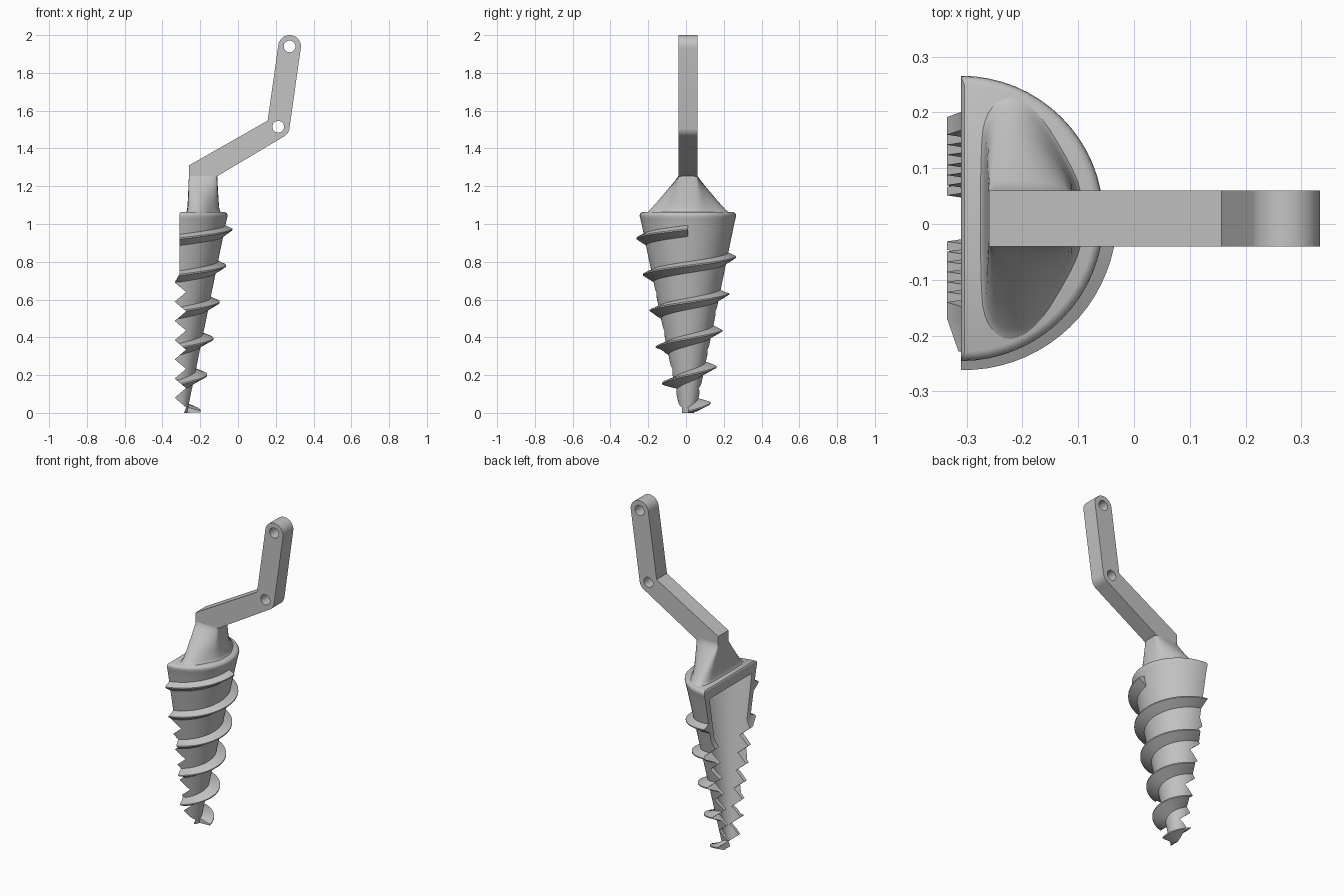
import bpy, bmesh, math

if "Cube" in bpy.data.objects:
    bpy.data.objects.remove(bpy.data.objects["Cube"])

CX, CY = -0.31, 0.01          # screw axis, lying on the flat face
BACK = -0.345                 # stock left behind the axis for cutting teeth
PITCH, TOOTH = 0.193, 0.1017

grey = bpy.data.materials.new("plain_grey")
grey.diffuse_color = (0.55, 0.55, 0.55, 1)
grey.use_nodes = True
grey.node_tree.nodes["Principled BSDF"].inputs["Base Color"].default_value = grey.diffuse_color


def body_r(z):
    return 0.04 + 0.205 * z


def finish(ob, angle=35):
    ob.data.materials.clear()
    ob.data.materials.append(grey)
    bpy.ops.object.select_all(action='DESELECT')
    ob.select_set(True)
    bpy.context.view_layer.objects.active = ob
    bpy.ops.object.shade_smooth_by_angle(angle=math.radians(angle))


def loft(name, rings):
    """Skin closed rings of equal length and cap both ends."""
    bm = bmesh.new()
    vs = [[bm.verts.new(p) for p in r] for r in rings]
    n = len(rings[0])
    for a, b in zip(vs, vs[1:]):
        for i in range(n):
            j = (i + 1) % n
            bm.faces.new((a[i], a[j], b[j], b[i]))
    bm.faces.new(vs[0][::-1])
    bm.faces.new(vs[-1])
    bmesh.ops.recalc_face_normals(bm, faces=bm.faces)
    me = bpy.data.meshes.new(name)
    bm.to_mesh(me)
    bm.free()
    ob = bpy.data.objects.new(name, me)
    bpy.context.collection.objects.link(ob)
    return ob


# Cutter whose front edge is the saw-tooth line of the flat side
edge = [(-0.292, -0.02)]
for k in range(7):
    edge += [(-0.275, 0.08 + TOOTH * (k - 0.5)), (-0.335, 0.08 + TOOTH * k)]
edge += [(CX, 0.735), (CX, 1.2)]
edge = [(-0.6, -0.02)] + edge + [(-0.6, 1.2)]
cutter = loft("tooth_cutter", [[(x, y, z) for x, z in edge] for y in (-0.6, 0.6)])
cutter.hide_render = True
cutter.hide_viewport = True


def cut_teeth(ob):
    mod = ob.modifiers.new("teeth", 'BOOLEAN')
    mod.operation = 'DIFFERENCE'
    mod.solver = 'EXACT'
    mod.object = cutter
    bpy.context.view_layer.objects.active = ob
    bpy.ops.object.modifier_apply(modifier=mod.name)


def half_circle(r, n=32):
    return [(CX + r * math.cos(a), CY + r * math.sin(a))
            for a in (math.pi * (i / n - 0.5) for i in range(n + 1))]


# Tapered half shell, hollow behind
def shell_ring(z):
    r, w = body_r(z), 0.027 + 0.178 * z
    pts = [(BACK, CY - r)] + half_circle(r) + [(BACK, CY + r), (BACK, CY + w)]
    pts += half_circle(w)[::-1] + [(BACK, CY - w)]
    return [(x, y, z) for x, y in pts]


shell = loft("screw_body", [shell_ring(z) for z in (0, 1.0)])
cut_teeth(shell)
finish(shell)

# Solid collar with a rounded top edge
collar = []
for z, r, x0 in ((1.0, body_r(1.0), 0), (1.03, 0.252, 0), (1.043, 0.2555, 0),
                 (1.052, 0.254, 0), (1.059, 0.249, 0.002), (1.063, 0.24, 0.006)):
    collar.append([(max(x, CX + x0), y, z) for x, y in half_circle(r)])
finish(loft("collar", collar))


# Helical thread, in half turns around the rounded front
def thread(name, turn, a0, a1):
    n = max(2, round((a1 - a0) / 5))
    sections = []
    for i in range(n + 1):
        deg = a0 + (a1 - a0) * i / n
        a = math.radians(deg)
        zc = 0.006 + PITCH * (turn + deg / 360)
        tip = 0.111 + 0.174 * zc
        sec = []
        for is_tip, dz in ((0, -0.042), (1, -0.003), (1, 0.004), (0, 0.025)):
            z = max(0.0, zc + dz)
            r = tip if is_tip else body_r(z) - 0.006
            sec.append((CX + r * math.cos(a), CY + r * math.sin(a), z))
        sections.append(sec)
    if a0 == -90:
        sections.insert(0, [(BACK, y, z) for x, y, z in sections[0]])
    if a1 == 90:
        sections.append([(BACK, y, z) for x, y, z in sections[-1]])
    ob = loft(name, sections)
    cut_teeth(ob)
    finish(ob, 30)


thread("thread_bottom", 0, 0, 90)
for turn in range(1, 5):
    thread(f"thread_{turn}", turn, -90, 90)
thread("thread_top", 5, -90, 0)


# Neck blending from a wide rounded base to the arm
base = [(-.268, .10), (-.262, .17), (-.225, .205), (-.175, .18), (-.12, .09), (-.1, .04)]
top = [(-.26, .035), (-.26, .05), (-.245, .05), (-.17, .05), (-.112, .05), (-.11, .035)]


def neck_ring(z, t, grow=1.0):
    half = []
    for (xa, ya), (xb, yb) in zip(base, top):
        x, y = xa + (xb - xa) * t, ya + (yb - ya) * t
        half.append((-0.19 + (x + 0.19) * grow, y * grow))
    pts = half + [(x, -y) for x, y in reversed(half)]
    for _ in range(2):        # corner cutting rounds the outline
        soft = []
        for (xa, ya), (xb, yb) in zip(pts, pts[1:] + pts[:1]):
            soft += [(xa * .75 + xb * .25, ya * .75 + yb * .25),
                     (xa * .25 + xb * .75, ya * .25 + yb * .75)]
        pts = soft
    return [(x, CY + y, z) for x, y in pts]


finish(loft("neck", [neck_ring(1.058, 0, 1.14), neck_ring(1.065, 0, 1.07),
                     neck_ring(1.078, 0.03, 1.02), neck_ring(1.12, 0.26),
                     neck_ring(1.18, 0.60), neck_ring(1.23, 0.88),
                     neck_ring(1.255, 1), neck_ring(1.27, 1)]), 50)


# Cranked arm with two pin holes
def arc(cx, cz, r, d0, d1, n):
    return [(cx + r * math.cos(math.radians(d0 + (d1 - d0) * i / n)),
             cz + r * math.sin(math.radians(d0 + (d1 - d0) * i / n)))
            for i in range(n + 1)]


elbow, end = (0.213, 1.515), (0.273, 1.94)
outline = [(-0.26, 1.31), (-0.26, 1.25), (-0.115, 1.25)]
outline += arc(*elbow, 0.06, -60, -8, 8)
outline += arc(*end, 0.06, -8, 172, 24)
outline += [(0.157, 1.547)]
curve = bpy.data.curves.new("arm", 'CURVE')
curve.dimensions = '2D'
curve.fill_mode = 'BOTH'
curve.extrude = 0.05
hole = 0.031
for pts in (outline, arc(*elbow, hole, 0, 345, 23), arc(*end, hole, 0, 345, 23)):
    sp = curve.splines.new('POLY')
    sp.points.add(len(pts) - 1)
    for p, (x, z) in zip(sp.points, pts):
        p.co = (x, z, 0, 1)
    sp.use_cyclic_u = True
    sp.use_smooth = False
arm = bpy.data.objects.new("arm", curve)
bpy.context.collection.objects.link(arm)
arm.rotation_euler = (math.pi / 2, 0, 0)
arm.location.y = CY
bpy.ops.object.select_all(action='DESELECT')
arm.select_set(True)
bpy.context.view_layer.objects.active = arm
bpy.ops.object.convert(target='MESH')
finish(bpy.context.view_layer.objects.active, 30)
